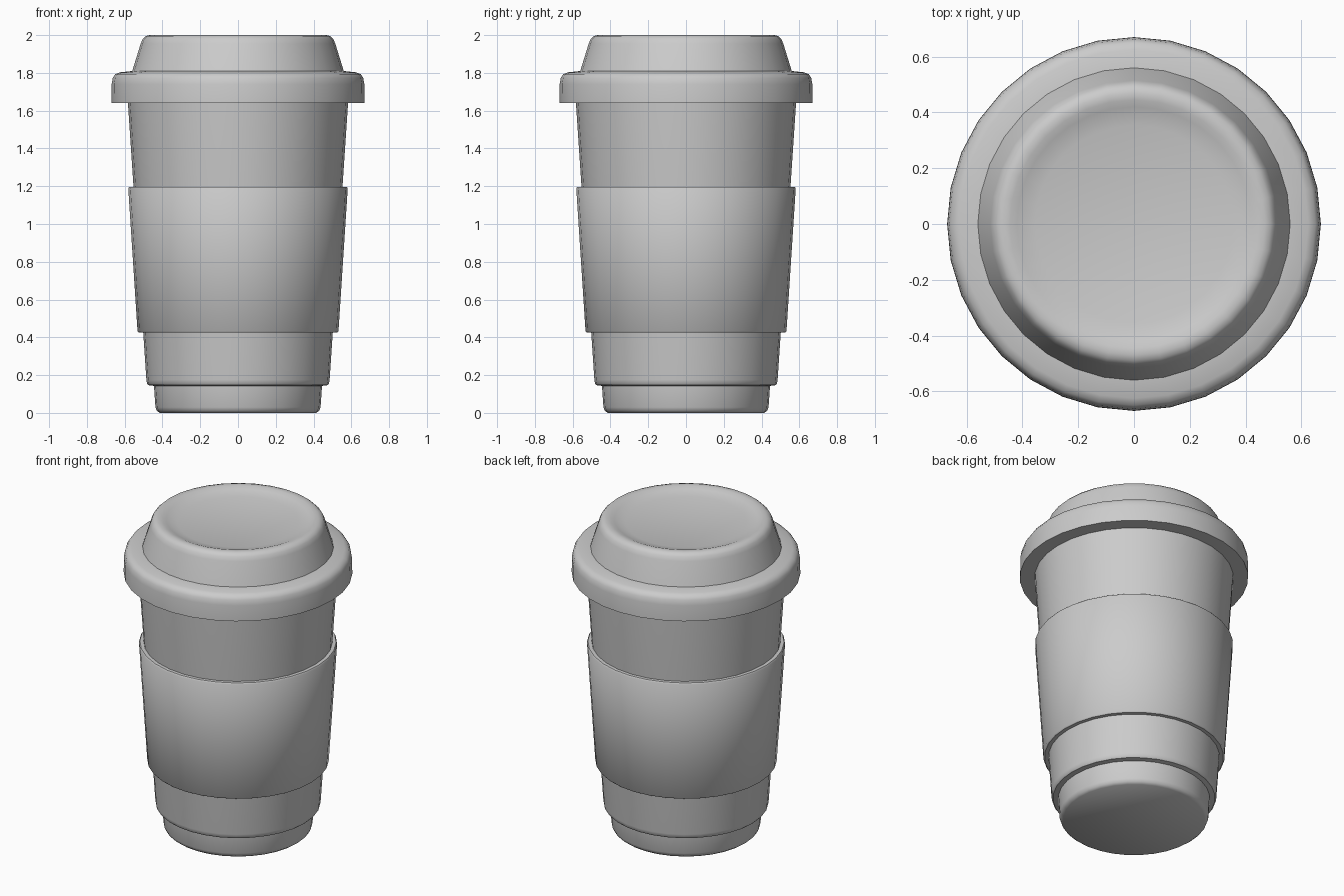
import bpy
import math

if "Cube" in bpy.data.objects:
    bpy.data.objects.remove(bpy.data.objects["Cube"])

SEGMENTS = 32


def lathe(name, profile, closed=False):
    """Revolve (radius, z) points, listed bottom to top on the outside, around z."""
    verts, faces = [], []
    for r, z in profile:
        for s in range(SEGMENTS):
            a = 2 * math.pi * s / SEGMENTS
            verts.append((r * math.cos(a), r * math.sin(a), z))
    rows = len(profile)
    for i in range(rows if closed else rows - 1):
        a, b = i * SEGMENTS, (i + 1) % rows * SEGMENTS
        for s in range(SEGMENTS):
            t = (s + 1) % SEGMENTS
            faces.append((a + s, a + t, b + t, b + s))
    if not closed:
        faces.append(tuple(reversed(range(SEGMENTS))))
        faces.append(tuple(range((rows - 1) * SEGMENTS, rows * SEGMENTS)))
    mesh = bpy.data.meshes.new(name)
    mesh.from_pydata(verts, [], faces)
    obj = bpy.data.objects.new(name, mesh)
    bpy.context.collection.objects.link(obj)
    bpy.ops.object.select_all(action='DESELECT')
    obj.select_set(True)
    bpy.context.view_layer.objects.active = obj
    bpy.ops.object.shade_smooth_by_angle(angle=math.radians(40))
    return obj


# Tapered cup body with a stepped-in foot
lathe("cup_body", [
    (0.415, 0.0), (0.43, 0.012), (0.437, 0.03), (0.445, 0.143),
    (0.475, 0.147), (0.482, 0.155), (0.485, 0.175), (0.583, 1.645)])

# Grip sleeve wrapped around the middle, closed ring section
lathe("sleeve", [
    (0.495, 0.425), (0.525, 0.425), (0.532, 0.433),
    (0.581, 1.188), (0.575, 1.197), (0.545, 1.197)], closed=True)

# Lid with rounded skirt, raised dome and shallow dished top
lathe("lid", [
    (0.56, 1.64), (0.67, 1.64), (0.669, 1.74), (0.663, 1.773), (0.65, 1.793),
    (0.625, 1.803), (0.56, 1.81), (0.515, 1.955), (0.505, 1.98),
    (0.49, 1.994), (0.47, 2.0), (0.445, 1.998), (0.42, 1.988), (0.355, 1.97)])
